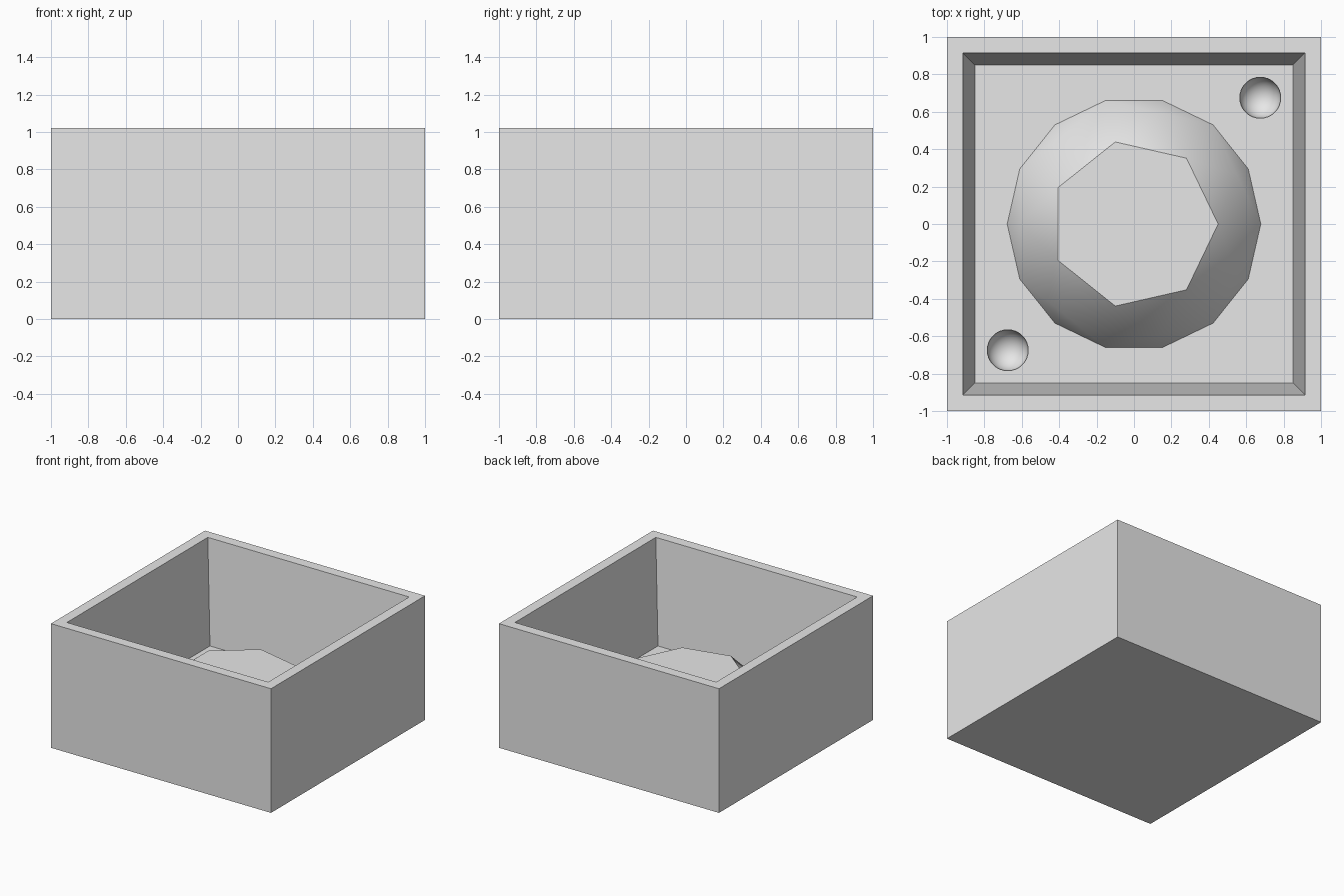
import bpy, bmesh, math
from mathutils import Vector

HEIGHT, FLOOR = 1.02, 0.17
SIDES = 7                     # sides of the flat table on the gem

cube = bpy.data.objects.get("Cube")
if cube:
    bpy.data.objects.remove(cube, do_unlink=True)

grey = bpy.data.materials.new("mould_grey")
grey.use_nodes = True
grey.diffuse_color = (0.8, 0.8, 0.8, 1)
grey.node_tree.nodes["Principled BSDF"].inputs["Base Color"].default_value = grey.diffuse_color


def finish(bm, name):
    bmesh.ops.recalc_face_normals(bm, faces=bm.faces)
    mesh = bpy.data.meshes.new(name)
    bm.to_mesh(mesh)
    bm.free()
    mesh.materials.append(grey)
    obj = bpy.data.objects.new(name, mesh)
    bpy.context.collection.objects.link(obj)
    return obj


def ring(bm, radius, z, count, turn=0.0):
    step = math.tau / count
    return [bm.verts.new((radius * math.cos(step * (i + turn)),
                          radius * math.sin(step * (i + turn)), z))
            for i in range(count)]


# Open box: nested square rings from the base, up, over the rim and down the drafted walls
bm = bmesh.new()
loops = [ring(bm, half * math.sqrt(2), z, 4, 0.5)
         for half, z in ((1, 0), (1, HEIGHT), (0.915, HEIGHT), (0.85, FLOOR))]
for low, high in zip(loops, loops[1:]):
    for i in range(4):
        j = (i + 1) % 4
        bm.faces.new((low[i], low[j], high[j], high[i]))
bm.faces.new(loops[0])
bm.faces.new(loops[-1])
box = finish(bm, "mould_box")

# Round registration pits in two opposite corners of the floor
for side in (-1, 1):
    bm = bmesh.new()
    bmesh.ops.create_uvsphere(bm, u_segments=32, v_segments=17, radius=0.11)
    bmesh.ops.translate(bm, verts=bm.verts, vec=Vector((0.675 * side, 0.675 * side, FLOOR)))
    cutter = finish(bm, "pit_cutter")
    cutter.hide_render = True
    cut = box.modifiers.new("pit", "BOOLEAN")
    cut.operation, cut.solver, cut.object = "DIFFERENCE", "EXACT", cutter
    bpy.context.view_layer.objects.active = box
    bpy.ops.object.modifier_apply(modifier=cut.name)
    bpy.data.objects.remove(cutter, do_unlink=True)

bpy.ops.object.select_all(action="DESELECT")
box.select_set(True)
bpy.context.view_layer.objects.active = box
bpy.ops.object.shade_smooth_by_angle(angle=math.radians(30))

# Faceted gem crown rising from the floor
bm = bmesh.new()
table = ring(bm, 0.45, 0.50, SIDES)
middle = ring(bm, 0.61, 0.335, SIDES, 0.5)
girdle = ring(bm, 0.678, FLOOR, 2 * SIDES)
for i in range(SIDES):
    j = (i + 1) % SIDES
    a, b, c = girdle[2 * i], girdle[2 * i + 1], girdle[2 * j]
    bm.faces.new((table[i], middle[i], table[j]))              # star facet
    bm.faces.new((table[i], middle[i - 1], a, middle[i]))      # kite facet
    bm.faces.new((middle[i], a, b))                            # girdle facets
    bm.faces.new((middle[i], b, c))
for face in bm.faces:
    face.smooth = True
top = bm.faces.new(table)
for edge in top.edges:
    edge.smooth = False
finish(bm, "gem_crown")
